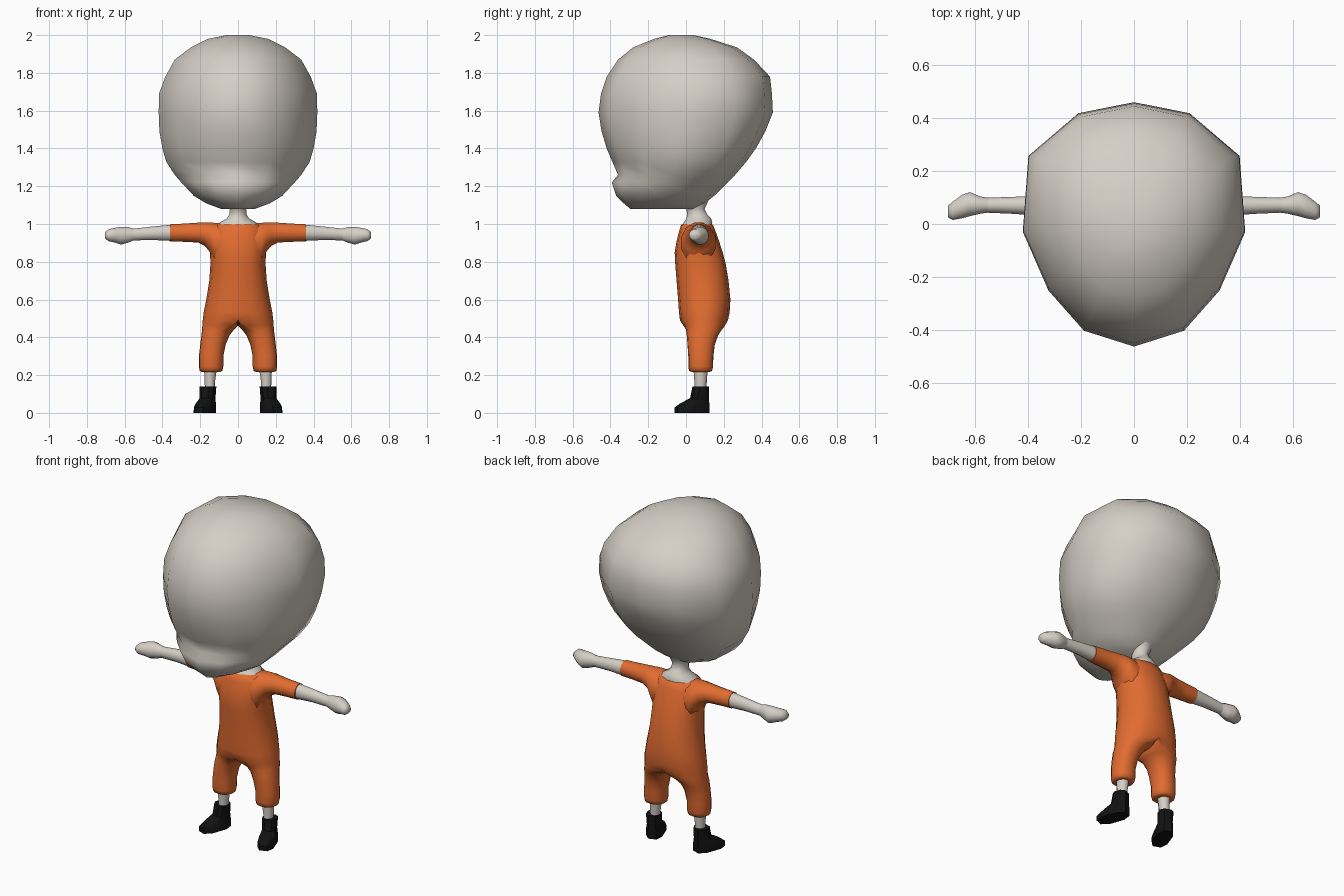
import bpy, bmesh, math
from mathutils import Matrix, Vector

if "Cube" in bpy.data.objects:
    bpy.data.objects.remove(bpy.data.objects["Cube"])


def material(name, rgb):
    m = bpy.data.materials.new(name)
    m.diffuse_color = (*rgb, 1)
    m.use_nodes = True
    m.node_tree.nodes["Principled BSDF"].inputs["Base Color"].default_value = m.diffuse_color
    return m


SKIN = material("warm_grey_skin", (0.66, 0.62, 0.56))
ORANGE = material("orange_cloth", (0.76, 0.15, 0.03))
BLACK = material("black_leather", (0.006, 0.006, 0.006))


def loft(name, rings, mat, mirror=False, caps=True, angle=60, drop_centre=False):
    """Bridge equal-sized rings of points into one surface."""
    bm = bmesh.new()
    rows = [[bm.verts.new(p) for p in r] for r in rings]
    n = len(rows[0])
    for a, b in zip(rows, rows[1:]):
        for i in range(n):
            j = (i + 1) % n
            quad = (a[i], a[j], b[j], b[i])
            if drop_centre and all(abs(v.co.x) < 1e-5 for v in quad):
                continue
            bm.faces.new(quad)
    if caps:
        bm.faces.new(rows[0])
        bm.faces.new(rows[-1])
    if mirror:
        copy = bmesh.ops.duplicate(bm, geom=bm.verts[:] + bm.edges[:] + bm.faces[:])["geom"]
        for v in copy:
            if isinstance(v, bmesh.types.BMVert):
                v.co.x = -v.co.x
    bmesh.ops.remove_doubles(bm, verts=bm.verts, dist=0.0005)
    bmesh.ops.recalc_face_normals(bm, faces=bm.faces)
    me = bpy.data.meshes.new(name)
    bm.to_mesh(me)
    bm.free()
    me.materials.append(mat)
    ob = bpy.data.objects.new(name, me)
    bpy.context.collection.objects.link(ob)
    bpy.ops.object.select_all(action='DESELECT')
    ob.select_set(True)
    bpy.context.view_layer.objects.active = ob
    bpy.ops.object.shade_smooth_by_angle(angle=math.radians(angle))
    return ob


def oval(u0, u1, v0, v1, n=12, power=1.0):
    """Oval through the given bounds; power below 1 makes it boxier."""
    pts = []
    for k in range(n):
        t = 2 * math.pi * (k + 0.5) / n
        c, s = math.cos(t), math.sin(t)
        pts.append(((u0 + u1) / 2 + (u1 - u0) / 2 * math.copysign(abs(c) ** power, c),
                    (v0 + v1) / 2 + (v1 - v0) / 2 * math.copysign(abs(s) ** power, s)))
    return pts


# Head: tapered face, broad back, small muzzle
HALF = [(0, 0), (.45, .065), (.77, .23), (1, .47), (.95, .78), (.5, .955), (0, 1)]
OUTLINE = HALF + [(-x, t) for x, t in HALF[-2:0:-1]]
head_levels = [  # height, front, back, half width
    (2.0, -.09, .04, .06), (1.98, -.17, .13, .16), (1.935, -.28, .27, .25),
    (1.87, -.36, .36, .335), (1.78, -.42, .445, .385), (1.69, -.45, .455, .418),
    (1.59, -.463, .46, .42), (1.49, -.447, .42, .416), (1.40, -.42, .37, .40),
    (1.33, -.39, .32, .38), (1.26, -.36, .26, .335), (1.22, -.393, .22, .30),
    (1.15, -.37, .15, .235), (1.11, -.33, .10, .17), (1.08, -.295, .05, .09)]
loft("head", [[(w * x, f + (b - f) * t, z) for x, t in OUTLINE]
              for z, f, b, w in head_levels], SKIN, angle=70)

# Neck spreading into the collar
neck_levels = [(.985, .115, -.025, .14), (1.008, .10, -.015, .142), (1.03, .06, 0, .135),
               (1.05, .047, .005, .115), (1.08, .045, 0, .10), (1.12, .06, -.035, .12),
               (1.16, .10, -.06, .14)]
loft("neck", [[(x, y, z) for x, y in oval(-w, w, f, b)] for z, w, f, b in neck_levels], SKIN)


# Jumpsuit body: each half runs from trouser cuff up to shoulder
def half_ring(z, x0, cx, x1, f, b):
    cy, ry = (f + b) / 2, (b - f) / 2
    pts = []
    for k in range(16):
        t = -math.pi / 2 + 2 * math.pi * k / 16
        c = math.cos(t)
        side = (x1 - cx) if k <= 8 else (cx - x0)
        if abs(c) < 1e-6:
            c = 0
        pts.append((cx + side * math.copysign(abs(c) ** .8, c), cy + ry * math.sin(t), z))
    return pts


suit_levels = [  # height, inner x, middle x, outer x, front, back
    (.217, .095, .143, .19, .03, .125), (.222, .083, .143, .203, .017, .138),
    (.245, .078, .143, .207, .012, .143), (.30, .078, .142, .207, .012, .145),
    (.36, .066, .13, .20, .008, .152), (.41, .045, .115, .194, .004, .17),
    (.44, .022, .09, .19, 0, .19), (.46, 0, .045, .189, -.012, .205),
    (.49, 0, 0, .187, -.032, .222), (.53, 0, 0, .182, -.037, .231),
    (.60, 0, 0, .168, -.042, .235), (.70, 0, 0, .152, -.05, .225),
    (.79, 0, 0, .146, -.057, .21), (.85, 0, 0, .148, -.06, .194),
    (.91, 0, 0, .15, -.05, .175), (.96, 0, 0, .14, -.037, .157),
    (.995, 0, 0, .12, -.026, .143), (1.005, 0, 0, .06, -.005, .12)]
loft("jumpsuit_body", [half_ring(*s) for s in suit_levels], ORANGE, mirror=True, drop_centre=True)


# Sleeves, forearms and hands lofted outward along x
def limb(name, levels, mat):
    loft(name, [[(x, y, z) for y, z in oval(f, b, lo, hi)] for x, f, b, lo, hi in levels],
         mat, mirror=True)


limb("sleeves", [(.07, -.03, .155, .78, 1.006), (.125, -.03, .16, .79, 1.01),
                 (.15, -.015, .15, .85, 1.011), (.175, .002, .137, .882, 1.011),
                 (.21, .012, .125, .9, 1.009), (.28, .018, .118, .904, 1.004),
                 (.36, .023, .113, .906, 1.0)], ORANGE)
limb("forearms", [(.34, .028, .109, .909, .997), (.37, .03, .108, .91, .996),
                  (.45, .037, .104, .914, .988), (.56, .042, .1, .912, .976)], SKIN)
limb("hands", [(.55, .042, .1, .914, .976), (.58, .038, .105, .9, .985),
               (.62, .028, .122, .889, .987), (.65, .02, .112, .9, .981),
               (.685, .014, .085, .908, .974), (.703, .025, .07, .922, .958)], SKIN)

# Bare shins between cuff and boot
shins = [(.12, .122, .176, .045, .108), (.16, .121, .178, .045, .11), (.25, .108, .182, .038, .116)]
loft("shins", [[(x, y, z) for x, y in oval(a, b, c, d, 10)] for z, a, b, c, d in shins],
     SKIN, mirror=True)

# Boots with the toes turned out
TURN = Matrix.Rotation(math.radians(20), 3, 'Z')
ANKLE = Vector((.158, .08, 0))
boots = [(0, .048, -.148, .043), (.028, .048, -.148, .045), (.05, .045, -.115, .043),
         (.078, .038, -.058, .04), (.14, .042, -.044, .04)]
loft("boots", [[ANKLE + TURN @ Vector((x, y, z)) for x, y in oval(-w, w, f, b, 8, .75)]
               for z, w, f, b in boots], BLACK, mirror=True, angle=40)
